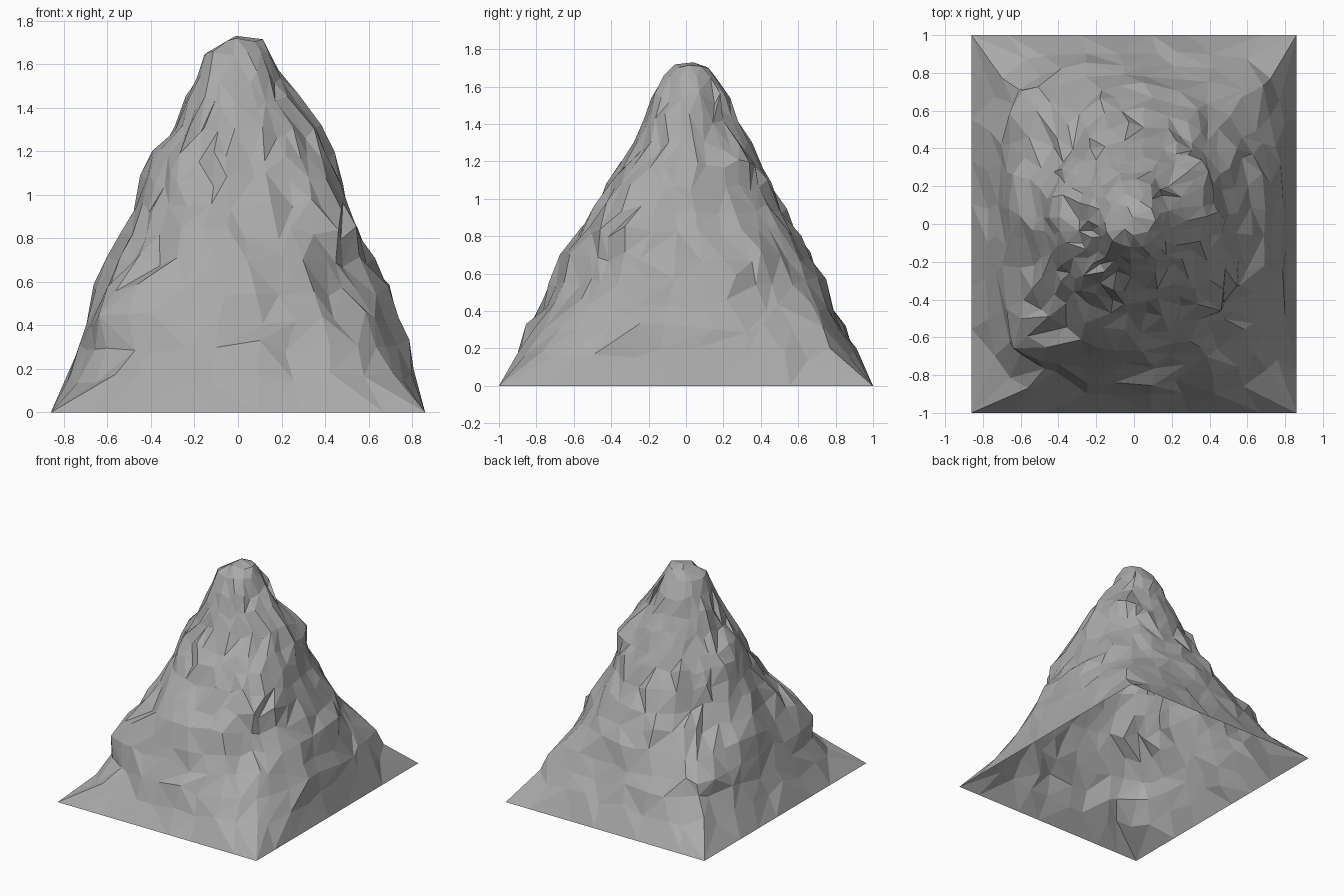
import bpy, bmesh, math, random
from mathutils import Vector

random.seed(8)
cube = bpy.data.objects.get("Cube")
if cube:
    bpy.data.objects.remove(cube, do_unlink=True)

# One stone colour
rock = bpy.data.materials.new("grey rock")
rock.use_nodes = True
rock.diffuse_color = (0.4, 0.4, 0.4, 1)
rock.node_tree.nodes["Principled BSDF"].inputs["Base Color"].default_value = rock.diffuse_color

# Contour levels: height, reach to -x, +x, -y and +y, squareness
LEVELS = [
    (0.00, 0.86, 0.86, 1.00, 1.00, 0),
    (0.17, 0.78, 0.81, 0.90, 0.91, 5),
    (0.30, 0.73, 0.78, 0.84, 0.85, 3.2),
    (0.43, 0.70, 0.74, 0.78, 0.79, 2.6),
    (0.56, 0.66, 0.70, 0.73, 0.74, 2.3),
    (0.69, 0.59, 0.63, 0.67, 0.68, 2.2),
    (0.82, 0.53, 0.56, 0.58, 0.61, 2.1),
    (0.95, 0.48, 0.51, 0.49, 0.53, 2.1),
    (1.07, 0.44, 0.47, 0.42, 0.46, 2.1),
    (1.18, 0.39, 0.43, 0.36, 0.40, 2.1),
    (1.29, 0.30, 0.37, 0.28, 0.34, 2.1),
    (1.42, 0.24, 0.27, 0.24, 0.29, 2),
    (1.54, 0.19, 0.20, 0.19, 0.24, 2),
    (1.65, 0.15, 0.15, 0.13, 0.17, 2),
    (1.71, 0.06, 0.12, 0.06, 0.13, 2),
]
SIDE = 9          # steps along each side of the footprint

# Outcrops (positive) and gullies (negative): centre, spread, push
FEATURES = [
    ((-0.51, 0.57, 0.43), 0.14, 0.13),
    ((-0.42, 0.44, 0.80), 0.24, -0.06),
    ((0.58, 0.66, 0.36), 0.15, 0.08),
    ((0.30, 0.25, 1.22), 0.16, 0.07),
    ((0.44, -0.36, 0.93), 0.17, 0.09),
    ((0.48, -0.55, 0.58), 0.15, -0.05),
    ((-0.50, -0.56, 0.46), 0.17, 0.13),
    ((-0.60, -0.20, 0.60), 0.12, -0.04),
    ((-0.22, -0.75, 0.45), 0.10, 0.03),
    ((-0.08, -0.76, 0.40), 0.09, -0.05),
    ((0.05, -0.76, 0.45), 0.09, 0.03),
    ((0.20, -0.72, 0.40), 0.09, -0.04),
    ((0.20, -0.18, 1.40), 0.12, -0.03),
]


def footprint():
    """Points around a unit square, corners included."""
    corners = [(1, -1), (1, 1), (-1, 1), (-1, -1)]
    for (ax, ay), (bx, by) in zip(corners, corners[1:] + corners[:1]):
        for k in range(SIDE):
            t = k / SIDE
            yield ax + (bx - ax) * t, ay + (by - ay) * t


def contour_point(u, v, level):
    """Place a footprint direction on one contour, with rocky wear."""
    z, right, left, front, back, power = level
    if not power:
        return Vector((u * left, v * back, 0))
    u += random.uniform(-0.06, 0.06)
    v += random.uniform(-0.06, 0.06)
    size = (abs(u) ** power + abs(v) ** power) ** (1 / power)
    u, v = u / size, v / size
    p = Vector((u * (left if u > 0 else right), v * (back if v > 0 else front), z))
    out = Vector((p.x, p.y, 0)).normalized()
    rough = 0.01 if z < 0.2 or z > 1.5 else 0.022
    p += out * random.uniform(-rough, rough * 0.7)
    wobble = 0.035 if z < 1.6 else 0.01
    p.z += random.uniform(-wobble, wobble)
    for centre, spread, push in FEATURES:
        gap = (p - Vector(centre)).length / spread
        p += out * push * math.exp(-gap * gap)
    return p


# Mountain shell, open underneath
bm = bmesh.new()
dirs = list(footprint())
rings = [[bm.verts.new(contour_point(u, v, level)) for u, v in dirs] for level in LEVELS]
count = len(dirs)
for low, high in zip(rings, rings[1:]):
    for i in range(count):
        j = (i + 1) % count
        a, b, c, d = low[i], low[j], high[j], high[i]
        if random.random() < 0.5:
            bm.faces.new((a, b, c))
            bm.faces.new((a, c, d))
        else:
            bm.faces.new((a, b, d))
            bm.faces.new((b, c, d))

# Summit cap
summit = bm.verts.new((-0.01, 0.04, 1.73))
for i in range(count):
    bm.faces.new((rings[-1][i], rings[-1][(i + 1) % count], summit))

# Merge crowded points into larger facets towards the top
upper = [v for v in bm.verts if v.co.z > 0.05]
bmesh.ops.remove_doubles(bm, verts=upper, dist=0.048)
bmesh.ops.recalc_face_normals(bm, faces=bm.faces)

mesh = bpy.data.meshes.new("mountain")
bm.to_mesh(mesh)
bm.free()
mesh.materials.append(rock)
mountain = bpy.data.objects.new("mountain", mesh)
bpy.context.collection.objects.link(mountain)
